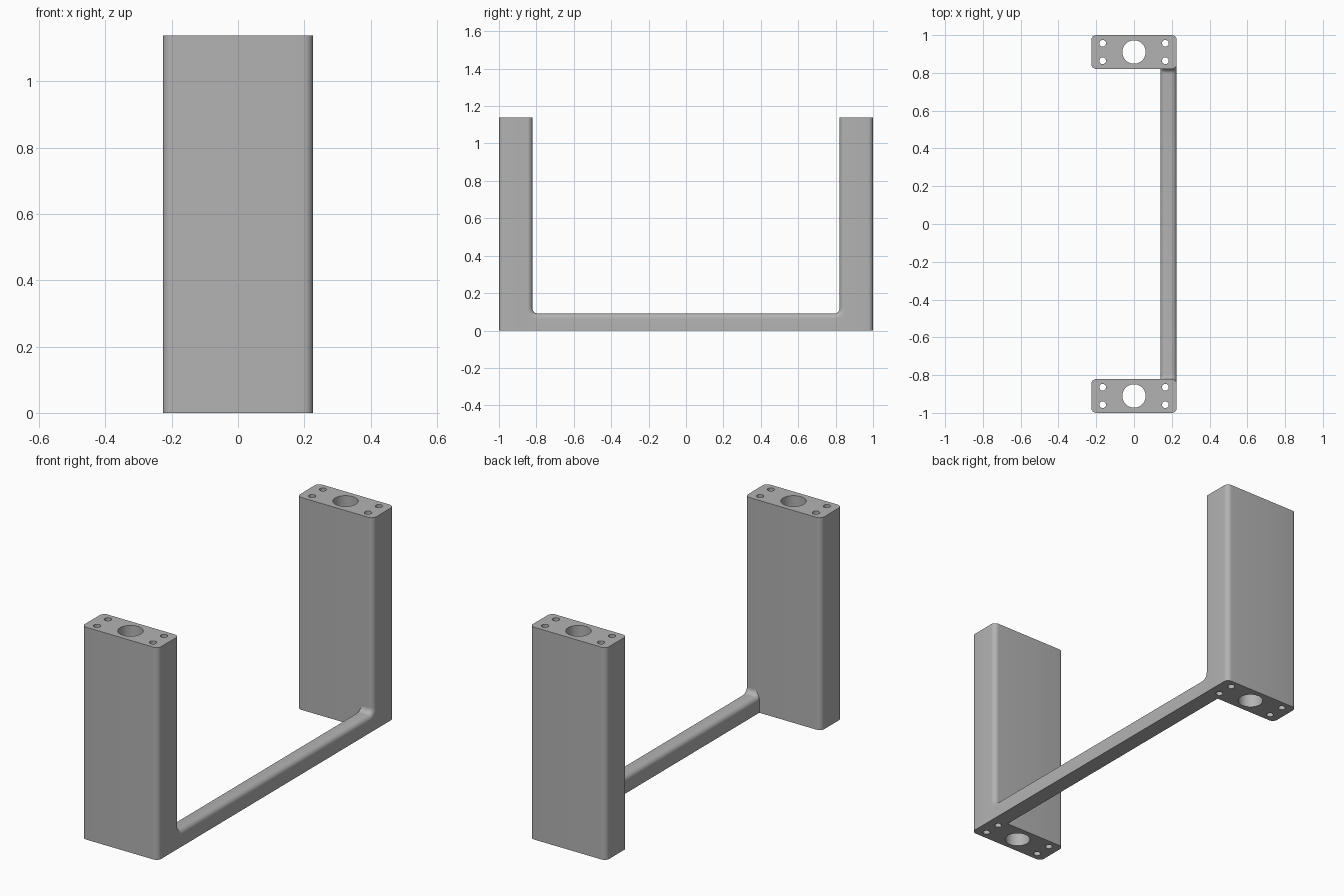
import bpy, bmesh
from math import sin, cos, pi, radians

cube = bpy.data.objects.get("Cube")
if cube:
    bpy.data.objects.remove(cube, do_unlink=True)

HALF_X, Y_IN, Y_OUT, HEIGHT = 0.226, 0.821, 1.0, 1.138
R = 0.027                    # edge and fillet radius
BAR_X, BAR_TOP = 0.14, 0.091
STEPS = 8

grey = bpy.data.materials.new("plain_grey")
grey.use_nodes = True
grey.diffuse_color = (0.45, 0.45, 0.45, 1)
grey.node_tree.nodes["Principled BSDF"].inputs["Base Color"].default_value = grey.diffuse_color


def finish(name, bm):
    bmesh.ops.recalc_face_normals(bm, faces=bm.faces)
    mesh = bpy.data.meshes.new(name)
    bm.to_mesh(mesh)
    bm.free()
    obj = bpy.data.objects.new(name, mesh)
    bpy.context.collection.objects.link(obj)
    mesh.materials.append(grey)
    bpy.ops.object.select_all(action='DESELECT')
    obj.select_set(True)
    bpy.context.view_layer.objects.active = obj
    bpy.ops.object.shade_smooth_by_angle(angle=radians(35))
    return obj


def arc(cx, cy, r, start, end, n):
    angles = [start + (end - start) * i / n for i in range(n + 1)]
    return [(cx + r * cos(a), cy + r * sin(a)) for a in angles]


def add_loop(bm, points):
    verts = [bm.verts.new((x, y, 0)) for x, y in points]
    return [bm.edges.new((v, verts[i - 1])) for i, v in enumerate(verts)]


def post(name, side):
    """Rounded upright with one large and four small through holes."""
    bm = bmesh.new()
    mid, dx, dy = (Y_IN + Y_OUT) / 2, HALF_X - R, (Y_OUT - Y_IN) / 2 - R
    outline = []
    for k, (sx, sy) in enumerate([(1, 1), (-1, 1), (-1, -1), (1, -1)]):
        outline += arc(sx * dx, side * mid + sy * dy, R, k * pi / 2, (k + 1) * pi / 2, STEPS)
    edges = add_loop(bm, outline)
    edges += add_loop(bm, arc(0, side * mid, 0.062, 0, 2 * pi, 48)[:-1])
    for sx in (-1, 1):
        for sy in (-1, 1):
            edges += add_loop(bm, arc(sx * 0.166, side * mid + sy * 0.046, 0.018, 0, 2 * pi, 24)[:-1])
    bmesh.ops.triangle_fill(bm, use_beauty=True, edges=edges, normal=(0, 0, 1))
    top = bmesh.ops.extrude_face_region(bm, geom=bm.faces[:], use_keep_orig=True)
    bmesh.ops.translate(bm, vec=(0, 0, HEIGHT),
                        verts=[g for g in top["geom"] if isinstance(g, bmesh.types.BMVert)])
    return finish(name, bm)


def bar():
    """Round-topped rail swept along a path that fillets up into both posts."""
    # path stations: y, z and surface normal
    half = []
    for i in range(STEPS + 1):
        a = pi / 2 * i / STEPS
        half.append((Y_IN - R + R * sin(a), BAR_TOP + R - R * cos(a), -sin(a), cos(a)))
    path = [(-y, z, -ny, nz) for y, z, ny, nz in reversed(half)] + half
    # cross-section: x and depth below the surface
    section = arc(BAR_X + R, -R, R, pi, pi / 2, STEPS) + arc(HALF_X - R, -R, R, pi / 2, 0, STEPS)
    bm = bmesh.new()
    rings = []
    for y, z, ny, nz in path:
        ring = [bm.verts.new((x, y + ny * d, z + nz * d)) for x, d in section]
        low = [bm.verts.new((x, y - ny * R, 0)) for x in (BAR_X, HALF_X)]
        rings.append([low[0]] + ring + [low[1]])
    for a, b in zip(rings, rings[1:]):
        for i in range(len(a)):
            bm.faces.new((a[i - 1], a[i], b[i], b[i - 1]))
    # end caps, hidden inside the posts
    for ring in (rings[0], rings[-1]):
        bm.faces.new(ring[1:-1])
        bm.faces.new((ring[0], ring[1], ring[-2], ring[-1]))
    return finish("connecting_bar", bm)


post("front_post", -1)
post("back_post", 1)
bar()
